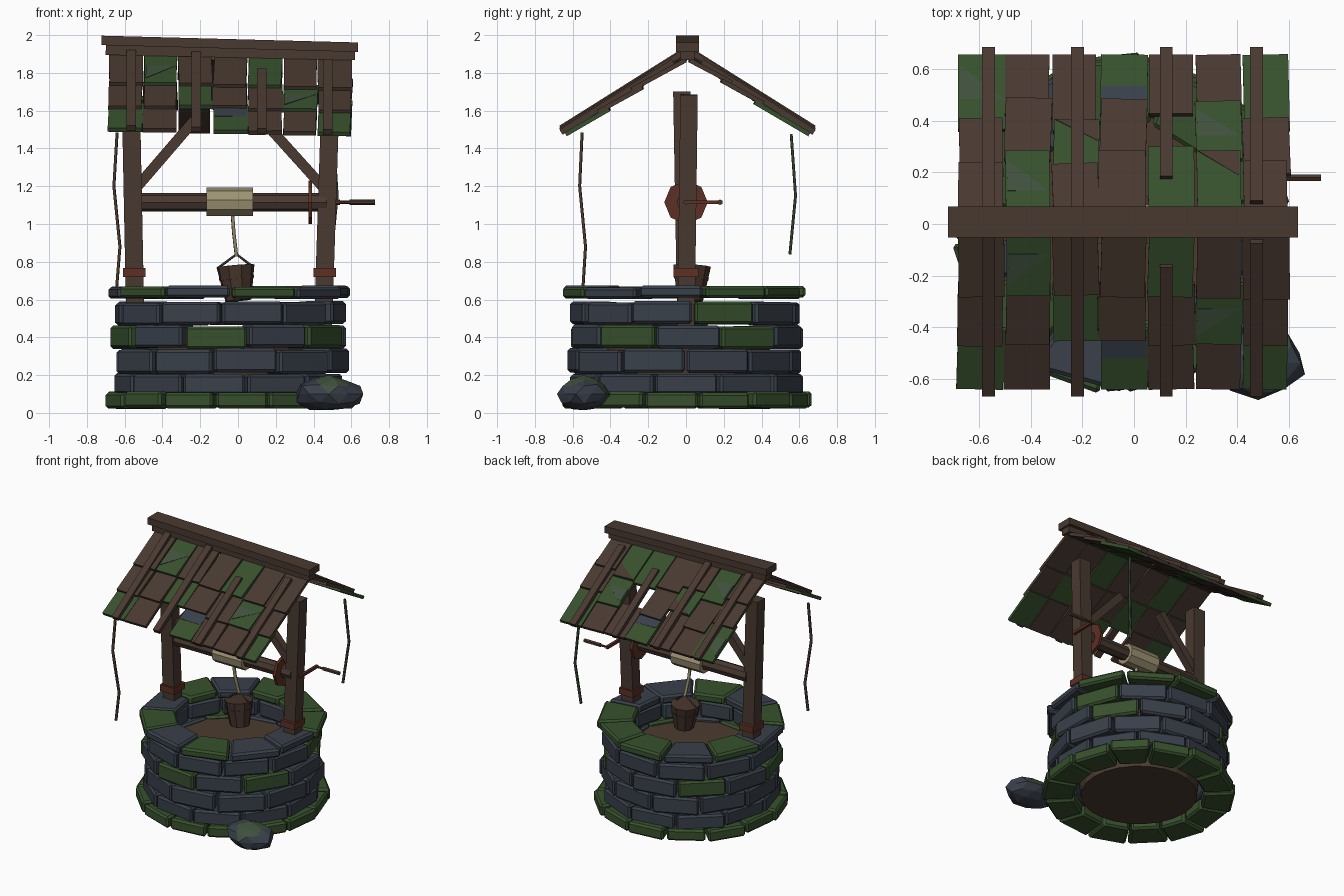
import bpy, bmesh, math, random
from mathutils import Vector

random.seed(4)
if "Cube" in bpy.data.objects:
    bpy.data.objects.remove(bpy.data.objects["Cube"])


def material(name, r, g, b):
    m = bpy.data.materials.new(name)
    m.use_nodes = True
    m.diffuse_color = (r, g, b, 1)
    m.node_tree.nodes["Principled BSDF"].inputs["Base Color"].default_value = (r, g, b, 1)
    return m


WOOD = material("wood", .066, .041, .030)
BUCKET = material("bucket_wood", .066, .036, .026)
MOSS = material("moss", .038, .081, .026)
LICHEN = material("lichen", .050, .080, .046)
SLATE = material("slate", .041, .051, .069)
RUST = material("rust", .108, .029, .017)
ROPE = material("rope", .34, .285, .17)
DIRT = material("dirt", .071, .043, .029)
IRON = material("dark_iron", .03, .028, .03)
VINE = material("vine", .028, .050, .026)
CX = -.045  # centre of the stone wall


def finish(name, bm, *mats):
    bmesh.ops.recalc_face_normals(bm, faces=bm.faces)
    me = bpy.data.meshes.new(name)
    bm.to_mesh(me)
    bm.free()
    for m in mats:
        me.materials.append(m)
    ob = bpy.data.objects.new(name, me)
    bpy.context.collection.objects.link(ob)
    return ob


def hexahedron(bm, low, high, index=0):
    a = [bm.verts.new(p) for p in low]
    b = [bm.verts.new(p) for p in high]
    faces = [bm.faces.new(a), bm.faces.new(b)]
    for i in range(len(a)):
        j = (i + 1) % len(a)
        faces.append(bm.faces.new((a[i], a[j], b[j], b[i])))
    for f in faces:
        f.material_index = index


def bevel(ob, width):
    mod = ob.modifiers.new("Bevel", "BEVEL")
    mod.width = width
    mod.segments = 1


def beam(name, p0, p1, w, d, mat, side=(1, 0, 0)):
    """Box from p0 to p1, w wide along side and d deep across it."""
    p0, p1 = Vector(p0), Vector(p1)
    axis = (p1 - p0).normalized()
    n = axis.cross(Vector(side)).normalized()
    s = n.cross(axis)
    ring = [s * (w / 2 * i) + n * (d / 2 * j) for i, j in ((-1, -1), (1, -1), (1, 1), (-1, 1))]
    bm = bmesh.new()
    hexahedron(bm, [p0 + v for v in ring], [p1 + v for v in ring])
    return finish(name, bm, mat)


def rod(name, p0, p1, r0, r1, n, mat):
    p0, p1 = Vector(p0), Vector(p1)
    bm = bmesh.new()
    bmesh.ops.create_cone(bm, cap_ends=True, segments=n, radius1=r0, radius2=r1, depth=(p1 - p0).length)
    ob = finish(name, bm, mat)
    ob.rotation_mode = "QUATERNION"
    ob.rotation_quaternion = (p1 - p0).to_track_quat("Z", "Y")
    ob.location = (p0 + p1) / 2
    return ob


def strand(name, points, radius, mat):
    cu = bpy.data.curves.new(name, "CURVE")
    cu.dimensions = "3D"
    cu.bevel_depth = radius
    cu.bevel_resolution = 0
    cu.use_fill_caps = True
    sp = cu.splines.new("POLY")
    sp.points.add(len(points) - 1)
    for q, p in zip(sp.points, points):
        q.co = (*p, 1)
    cu.materials.append(mat)
    ob = bpy.data.objects.new(name, cu)
    bpy.context.collection.objects.link(ob)


# Stone courses: G is a mossy stone, S a bare one
def course(name, z0, z1, r_in, r_out, start, pattern):
    bm = bmesh.new()
    n = len(pattern)
    step = math.tau / n
    for k, kind in enumerate(pattern):
        mid = math.radians(start) + k * step
        half = step / 2 - random.uniform(.008, .016)
        ro = r_out + random.uniform(-.012, .012)
        dz = random.uniform(-.005, .005)
        plan = [(r_in, -half), (ro, -half), (ro, half), (r_in, half)]
        low, high = [[(CX + r * math.cos(mid + a), r * math.sin(mid + a), z + dz) for r, a in plan]
                     for z in (z0, z1)]
        hexahedron(bm, low, high, int(kind == "G"))
    bevel(finish(name, bm, SLATE, MOSS), .014)


course("base_course", .025, .11, .45, .665, -84, "G" * 14)
course("wall_course_1", .1, .208, .44, .62, -98, "SSSSSSSSSSS")
course("wall_course_2", .21, .338, .44, .625, -82, "SSSSSSSSSSS")
course("wall_course_3", .342, .462, .44, .625, -97, "GSGSGSSGSGS")
course("wall_course_4", .467, .587, .44, .61, -78, "SSSGSSSSSSS")
course("rim_course", .608, .67, .40, .645, -73, "GSSGGGSGSGS")
rod("well_earth", (CX, 0, .04), (CX, 0, .44), .40, .45, 24, DIRT)

# Boulder with a mossy streak
bm = bmesh.new()
bmesh.ops.create_icosphere(bm, subdivisions=2, radius=1)
for v in bm.verts:
    v.co *= random.uniform(.88, 1.07)
    v.co = Vector((v.co.x * .185, v.co.y * .137, v.co.z * .096))
for f in bm.faces:
    f.normal_update()
    f.material_index = int(f.normal.z > .5 and -.03 < f.calc_center_median().x < .1)
finish("boulder", bm, SLATE, LICHEN).location = (.482, -.54, .1)

# Posts with iron collars and braces
for name, x0, x1, y1, top, foot, tip in (
        ("left", .45, .49, .016, 1.685, (.455, 0, 1.19), (.13, 0, 1.55)),
        ("right", -.543, -.568, -.022, 1.7, (-.54, 0, 1.19), (-.23, 0, 1.55))):
    beam(name + "_post", (x0, 0, .45), (x1, y1, top), .096, .092, WOOD)
    xc = x0 + (x1 - x0) * .24
    beam(name + "_collar", (xc, 0, .72), (xc, 0, .768), .118, .13, RUST)
    beam(name + "_brace", foot, tip, .055, .055, WOOD, (0, 1, 0))

# Windlass
AZ = 1.115
rod("axle", (-.53, 0, AZ), (.47, 0, AZ), .05, .05, 8, WOOD)
rod("rope_coil", (-.168, 0, AZ), (.08, 0, AZ), .077, .077, 9, ROPE)
rod("ratchet_wheel", (.372, 0, AZ), (.392, 0, AZ), .115, .115, 8, RUST)
rod("crank_shaft", (.46, 0, AZ), (.54, 0, AZ), .014, .014, 6, RUST)
beam("crank_arm", (.532, -.01, AZ), (.532, .19, AZ), .02, .02, RUST)
rod("crank_spindle", (.53, .18, AZ), (.62, .18, AZ), .009, .009, 6, RUST)
rod("crank_grip", (.59, .18, AZ), (.725, .18, AZ), .015, .015, 6, BUCKET)

# Bucket on its rope
strand("rope", [(-.03, -.01, 1.06), (-.022, 0, .95), (-.008, .025, .83)], .012, ROPE)
strand("bucket_handle", [(-.108, .025, .765), (-.008, .025, .84), (.083, .025, .77)], .007, IRON)
rod("bucket", (.002, .02, .595), (-.014, .03, .778), .07, .102, 9, BUCKET)
rod("bucket_hoop", (-.008, .026, .705), (-.0095, .027, .722), .092, .095, 9, BUCKET)

# Roof: s runs down the slope, h lifts off it
SLOPE = math.radians(31.8)
SN, CS = math.sin(SLOPE), math.cos(SLOPE)


def on_roof(side, x, s, h):
    sag = .02 * (x - CX)
    return (x, .008 + side * (s * CS + h * SN), 1.9 - s * SN + h * CS - sag)


# Per side: one word per column, ridge to eave. W wood, G moss, - gap,
# and moss with a patch: M lichen corner, B bare corner, P slate strip
LAYOUT = {-1: "WWG MWW WG- WWP GWW WMW WWG", 1: "WWM MWW WBW WWP G-W BMW WWG"}
ROWS = ((.02, .33, -.013, .005), (.29, .55, -.015, -.001), (.50, .765, -.02, -.012))
STAGGER = {-1: (0,) * 7, 1: (-.07, 0, -.08, 0, 0, 0, -.07)}
# Patch colour and outline, as (across, down) fractions of a shingle
PATCHES = {"M": (LICHEN, ((-.46, .4), (.46, .4), (-.46, .85))),
           "B": (WOOD, ((-.47, .99), (.47, .99), (.47, .62))),
           "P": (SLATE, ((-.48, .12), (.48, .12), (.48, .46), (-.48, .46)))}
for side, words in LAYOUT.items():
    label = "front" if side < 0 else "back"
    for c, word in enumerate(words.split()):
        x = -.597 + c * .185
        shift = STAGGER[side][c]
        for row, ((s0, s1, h0, h1), kind) in enumerate(zip(ROWS, word)):
            if kind == "-":
                continue
            x0, x1 = (x + random.uniform(-.006, .006) for _ in range(2))
            if row > 0:
                s0 += shift
            if row < 2:
                s1 += shift + random.uniform(-.015, .015)
            width = random.uniform(.168, .184)
            beam(label + "_shingle", on_roof(side, x0, s0, h0), on_roof(side, x1, s1, h1),
                 width, .024, WOOD if kind == "W" else MOSS)
            if kind in PATCHES:
                mat, outline = PATCHES[kind]
                low, high = [[on_roof(side, x0 + (x1 - x0) * t + u * width, s0 + (s1 - s0) * t,
                                      h0 + (h1 - h0) * t + lift) for u, t in outline]
                             for lift in (.011, .0145)]
                bm = bmesh.new()
                hexahedron(bm, low, high)
                finish(label + "_shingle_patch", bm, mat)
    for x, start in ((-.565, .03), (-.22, .03), (.125, .19), (.475, .08)):
        beam(label + "_batten", on_roof(side, x, start, .014), on_roof(side, x, .782, .010),
             .05, .032, WOOD)

# Ridge timbers
beam("ridge_beam", (-.70, .008, 1.925), (.62, .008, 1.897), .075, .06, WOOD, (0, 1, 0))
beam("ridge_cap", (-.722, .008, 1.972), (.635, .008, 1.936), .12, .05, WOOD, (0, 1, 0))

# Hanging vines
strand("front_vine", [(-.64, -.55, 1.485), (-.657, -.563, 1.2), (-.625, -.532, .88),
                      (-.642, -.545, .67)], .01, WOOD)
strand("back_vine", [(.505, .557, 1.475), (.525, .58, 1.15), (.495, .55, .84)], .01, VINE)
